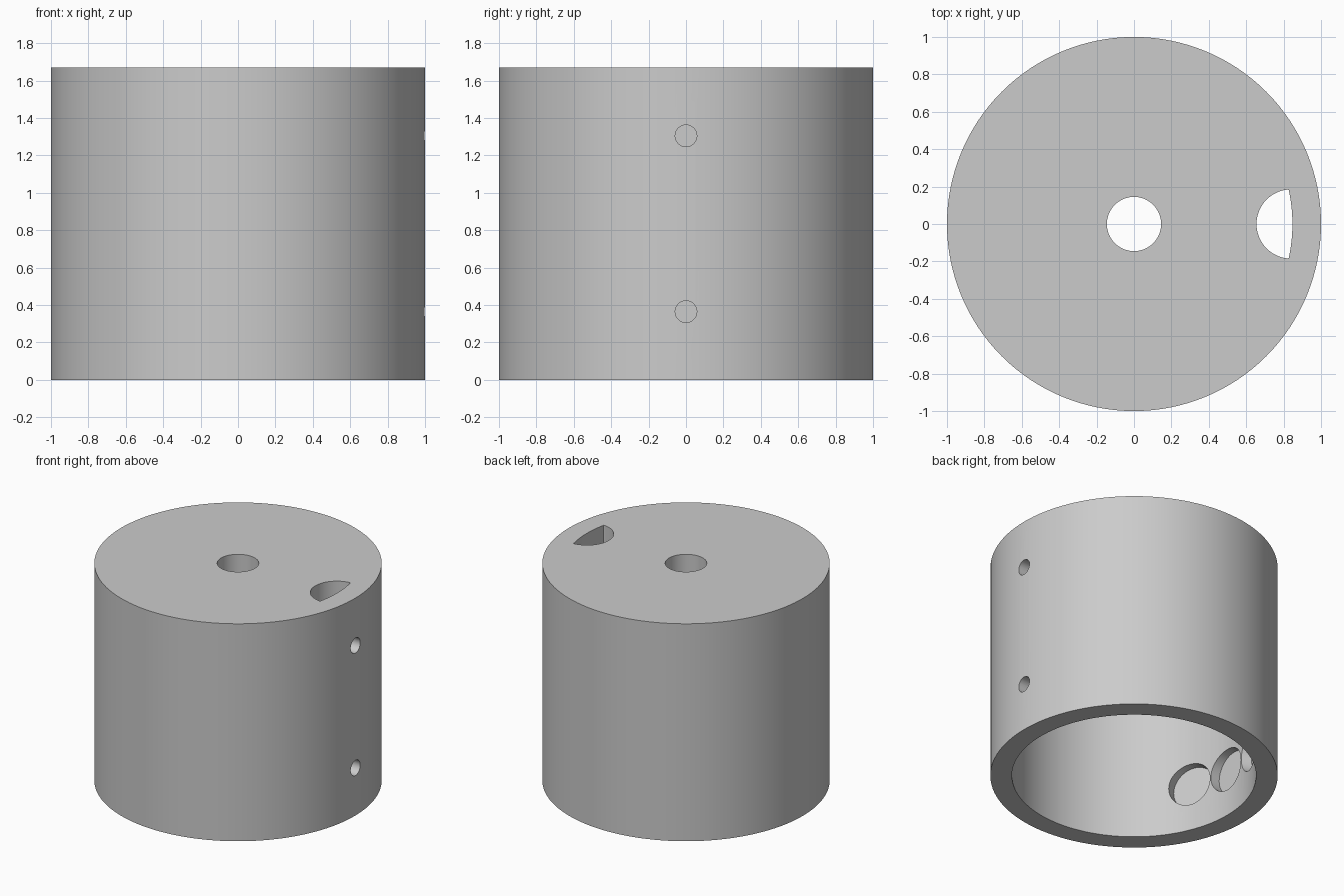
import bpy
import bmesh
from math import cos, sin, pi, radians
from mathutils import Matrix, Vector

cube = bpy.data.objects.get("Cube")
if cube:
    bpy.data.objects.remove(cube, do_unlink=True)

HEIGHT, OUTER, INNER, TOP = 1.67, 1.0, 0.85, 0.15
LOW, HIGH = 0.365, 1.305

grey = bpy.data.materials.new("plain grey")
grey.use_nodes = True
grey.diffuse_color = (0.6, 0.6, 0.6, 1)
grey.node_tree.nodes["Principled BSDF"].inputs["Base Color"].default_value = (0.6, 0.6, 0.6, 1)


def circle(radius, count, cx=0.0):
    return [Vector((cx + radius * cos(2 * pi * i / count), radius * sin(2 * pi * i / count), 0))
            for i in range(count)]


def prism(name, outline, start, end, matrix=Matrix()):
    """Extrude an outline along its own z axis, then place it."""
    bm = bmesh.new()
    face = bm.faces.new([bm.verts.new((p.x, p.y, start)) for p in outline])
    new = bmesh.ops.extrude_face_region(bm, geom=[face])["geom"]
    bmesh.ops.translate(bm, vec=(0, 0, end - start),
                        verts=[v for v in new if isinstance(v, bmesh.types.BMVert)])
    bmesh.ops.recalc_face_normals(bm, faces=bm.faces)
    bm.transform(matrix)
    mesh = bpy.data.meshes.new(name)
    bm.to_mesh(mesh)
    bm.free()
    mesh.materials.append(grey)
    obj = bpy.data.objects.new(name, mesh)
    bpy.context.collection.objects.link(obj)
    return obj


def cut(body, cutter):
    """Subtract a cutter from the body and discard it."""
    cutter.hide_render = True
    mod = body.modifiers.new("cut", 'BOOLEAN')
    mod.operation, mod.solver, mod.object = 'DIFFERENCE', 'EXACT', cutter
    bpy.context.view_layer.objects.active = body
    bpy.ops.object.modifier_apply(modifier=mod.name)
    bpy.data.objects.remove(cutter, do_unlink=True)


def radial(angle, z):
    """Turn the prism axis to point outward at an angle and height."""
    return (Matrix.Translation((0, 0, z)) @ Matrix.Rotation(radians(angle), 4, 'Z')
            @ Matrix.Rotation(pi / 2, 4, 'Y'))


# Drum with an open bottom
housing = prism("housing", circle(OUTER, 128), 0, HEIGHT)
cut(housing, prism("cavity", circle(INNER, 128), -0.1, HEIGHT - TOP))

# Centre hole in the top
cut(housing, prism("centre_hole", circle(0.145, 64), 1.4, 1.8))

# D-shaped slot: a circle trimmed by the cavity wall
limit = INNER - 0.003
slot = [p if p.length < limit else p * (limit / p.length) for p in circle(0.185, 64, 0.84)]
cut(housing, prism("side_slot", slot, 1.4, 1.8))

# Screw holes and the round pockets on the opposite inner wall
for z in (LOW, HIGH):
    cut(housing, prism("screw_hole", circle(0.058, 32), 0.7, 1.1, radial(0, z)))
    for angle in (157.5, 180, 202.5):
        cut(housing, prism("wall_pocket", circle(0.162, 48), 0.7, 0.91, radial(angle, z)))

bpy.ops.object.select_all(action='DESELECT')
housing.select_set(True)
bpy.context.view_layer.objects.active = housing
bpy.ops.object.shade_smooth_by_angle(angle=radians(30))
